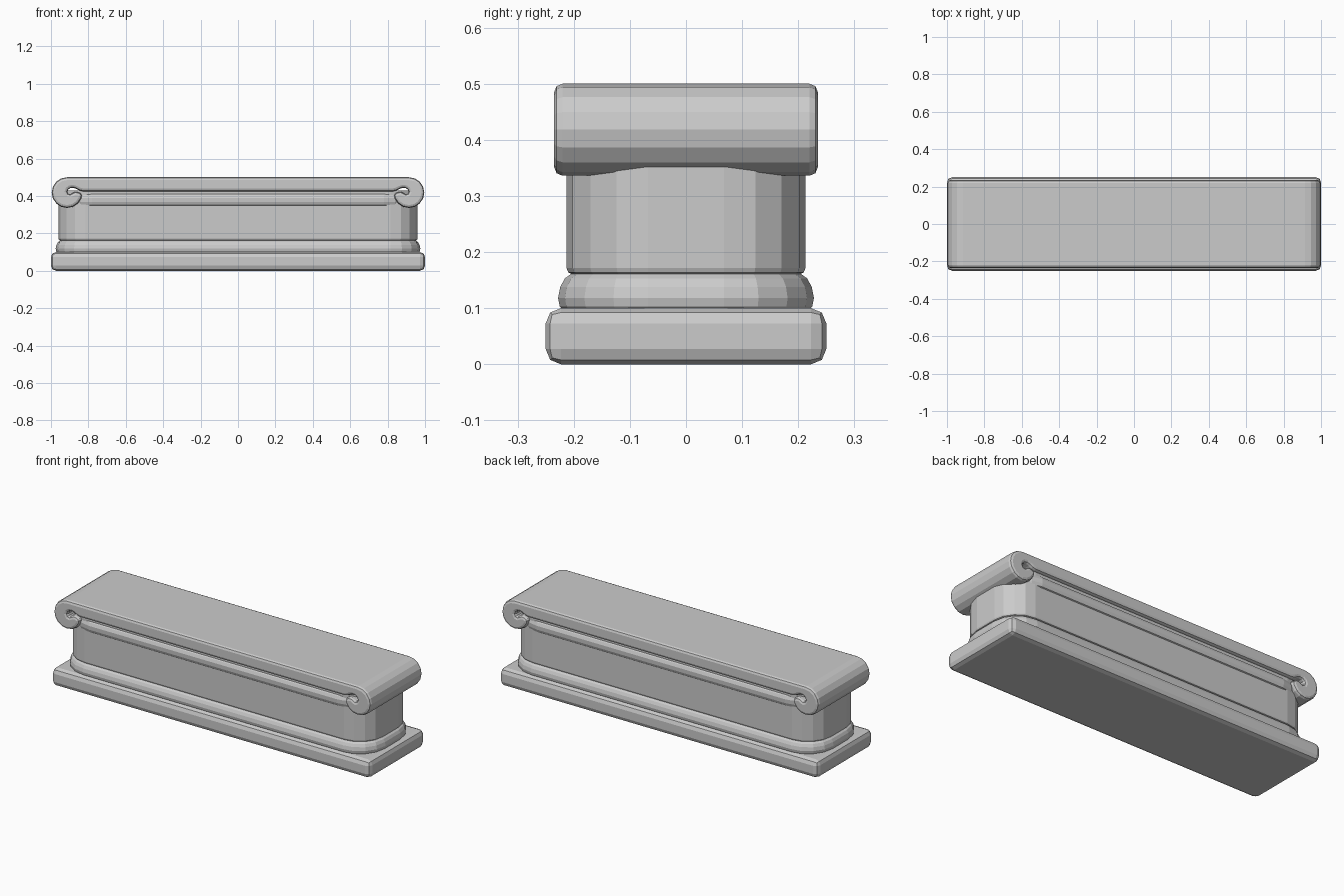
import bpy, bmesh
from math import sin, cos, radians

if "Cube" in bpy.data.objects:
    bpy.data.objects.remove(bpy.data.objects["Cube"])


def finish(name, bm):
    bmesh.ops.recalc_face_normals(bm, faces=bm.faces)
    mesh = bpy.data.meshes.new(name)
    bm.to_mesh(mesh)
    bm.free()
    ob = bpy.data.objects.new(name, mesh)
    bpy.context.collection.objects.link(ob)
    return ob


def rounded_loft(name, hx, hy, r, profile, seg=4):
    """Stack rounded rectangles; profile is (outward offset, z)."""
    bm = bmesh.new()
    rings = []
    for d, z in profile:
        ring = []
        for k, (sx, sy) in enumerate([(1, 1), (-1, 1), (-1, -1), (1, -1)]):
            for i in range(seg + 1):
                a = radians(90 * (k + i / seg))
                ring.append(bm.verts.new((sx * (hx - r) + (r + d) * cos(a),
                                          sy * (hy - r) + (r + d) * sin(a), z)))
        rings.append(ring)
    n = len(rings[0])
    for lo, hi in zip(rings, rings[1:]):
        for i in range(n):
            bm.faces.new((lo[i], lo[(i + 1) % n], hi[(i + 1) % n], hi[i]))
    bm.faces.new(rings[0][::-1])
    bm.faces.new(rings[-1])
    return finish(name, bm)


# Plinth: softly bevelled slab
bm = bmesh.new()
bmesh.ops.create_cube(bm, size=1)
for v in bm.verts:
    v.co = (v.co.x * 2, v.co.y * 0.5, (v.co.z + 0.5) * 0.1)
bmesh.ops.bevel(bm, geom=bm.edges[:], offset=0.027, segments=2, profile=0.5, affect='EDGES')
finish("plinth", bm)

# Shaft with rounded ends, and the mouldings around its foot and head
rounded_loft("shaft", 0.96, 0.213, 0.145,
             [(-0.01, 0.15), (-0.01, 0.16), (-0.003, 0.164), (0, 0.172), (0, 0.43)])
rounded_loft("foot_moulding", 0.96, 0.213, 0.145,
             [(0.004, 0.095), (0.012, 0.103), (0.015, 0.118), (0.011, 0.138),
              (0.003, 0.153), (-0.008, 0.161)])
rounded_loft("head_moulding", 0.925, 0.213, 0.145,
             [(-0.005, 0.346), (0.006, 0.352), (0.012, 0.368), (0.013, 0.39),
              (0.006, 0.406), (-0.008, 0.416)])

# Scroll cap: slab profile rolled under at both ends, extruded front to back
cx, cz, R = 0.914, 0.418, 0.082
half = [(cx + R * cos(radians(a)), cz + R * sin(radians(a)))
        for a in [90 - 22.5 * i for i in range(12)]]
half += [(0.835, 0.404), (0.842, 0.414), (0.857, 0.421), (0.872, 0.422), (0.886, 0.415),
         (0.898, 0.409), (0.907, 0.412), (0.912, 0.422), (0.908, 0.434), (0.897, 0.442),
         (0.882, 0.444), (0.866, 0.439), (0.850, 0.430), (0.830, 0.425)]
outline = half + [(-x, z) for x, z in reversed(half)]
hy = 0.235
bm = bmesh.new()
front = [bm.verts.new((x, -hy, z)) for x, z in outline]
back = [bm.verts.new((x, hy, z)) for x, z in outline]
caps = [bm.faces.new(front), bm.faces.new(back[::-1])]
for i in range(len(outline)):
    j = (i + 1) % len(outline)
    bm.faces.new((front[i], back[i], back[j], front[j]))
bmesh.ops.recalc_face_normals(bm, faces=bm.faces)
rim = [e for f in caps for e in f.edges]
bmesh.ops.bevel(bm, geom=rim, offset=0.015, segments=2, profile=0.5,
                affect='EDGES', clamp_overlap=False)
finish("scroll_cap", bm)
